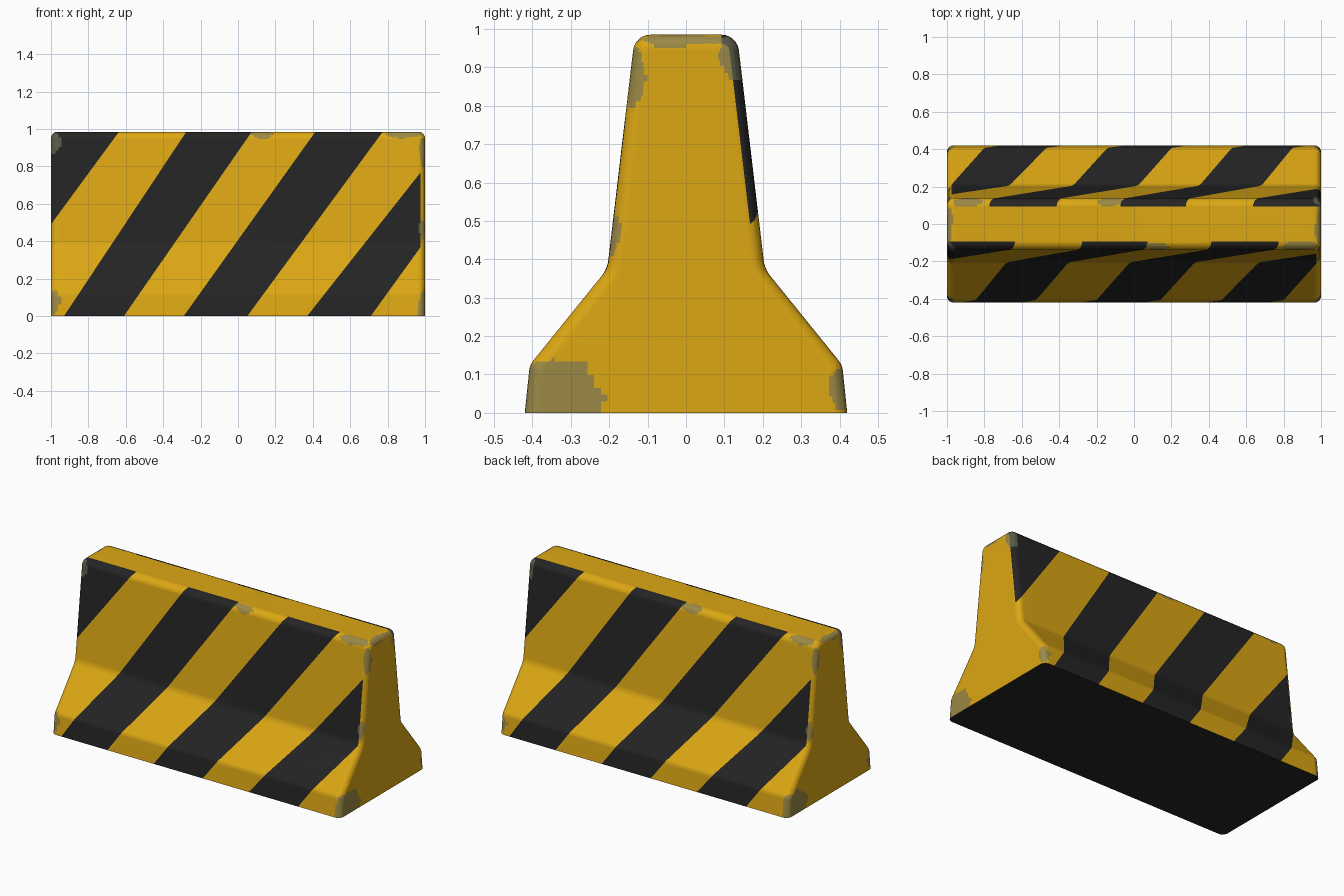
import bpy, bmesh, math
from mathutils import Vector, noise

if "Cube" in bpy.data.objects:
    bpy.data.objects.remove(bpy.data.objects["Cube"])

def material(name, rgb):
    m = bpy.data.materials.new(name)
    m.diffuse_color = (*rgb, 1)
    m.use_nodes = True
    m.node_tree.nodes["Principled BSDF"].inputs["Base Color"].default_value = m.diffuse_color
    return m

YELLOW, BLACK, TAN, GREY = range(4)
MATS = [material("safety yellow", (0.72, 0.39, 0.007)),
        material("stripe black", (0.018, 0.018, 0.018)),
        material("worn yellow", (0.33, 0.25, 0.06)),
        material("worn grey", (0.10, 0.10, 0.065))]

# Half cross-section (y, z, fillet radius), from foot to top
CORNERS = [(0.42, 0, 0), (0.407, 0.125, 0.05), (0.205, 0.375, 0.08),
           (0.133, 0.985, 0.045), (0, 0.985, 0)]
END_R = 0.035

def fillet(a, b, c, r, segs=5):
    u, v = (a - b).normalized(), (c - b).normalized()
    half = u.angle(v) / 2
    centre = b + (u + v).normalized() * r / math.sin(half)
    t = r / math.tan(half)
    p, q = b + u * t - centre, b + v * t - centre
    return [centre + (p.lerp(q, i / segs)).normalized() * r for i in range(segs + 1)]

pts = [Vector((y, z)) for y, z, r in CORNERS]
half = [pts[0]]
for i in (1, 2, 3):
    half += fillet(pts[i - 1], pts[i], pts[i + 1], CORNERS[i][2])
profile = half + [Vector((-p.x, p.y)) for p in reversed(half)]

# Outward direction at each profile point, used to round the ends
normals = []
for i in range(len(profile)):
    a, b = profile[max(i - 1, 0)], profile[min(i + 1, len(profile) - 1)]
    d = (b - a).normalized()
    n = Vector((d.y, -d.x))
    if i in (0, len(profile) - 1):
        n.y = 0
    normals.append(n)

# Loft the body along x with rounded ends
angles = [math.radians(a) for a in (0, 18, 36, 54, 72, 90)]
right = [(1 - END_R + END_R * math.sin(a), END_R * (1 - math.cos(a))) for a in angles]
stations = [(-x, d) for x, d in reversed(right)] + right
bm = bmesh.new()
rings = [[bm.verts.new((x, p.x - n.x * d, p.y - n.y * d)) for p, n in zip(profile, normals)]
         for x, d in stations]
for r0, r1 in zip(rings, rings[1:]):
    for i in range(len(profile)):
        j = (i + 1) % len(profile)
        bm.faces.new((r0[i], r0[j], r1[j], r1[i]))
bm.faces.new(rings[0])
bm.faces.new(rings[-1])
bmesh.ops.recalc_face_normals(bm, faces=bm.faces)

def cut(faces, co, no):
    geom = set(faces)
    for f in faces:
        geom.update(f.edges)
        geom.update(f.verts)
    bmesh.ops.bisect_plane(bm, geom=list(geom), dist=1e-5, plane_co=co, plane_no=no)

# Diagonal stripe borders on the front: (x, z) to (x, z)
LINES = [((-1, 0.49), (-0.64, 0.98)), ((-0.93, 0), (-0.28, 0.98)), ((-0.61, 0), (0.07, 0.98)),
         ((-0.29, 0), (0.41, 0.98)), ((0.05, 0), (0.77, 0.98)), ((0.37, 0), (0.97, 0.76)),
         ((0.71, 0), (0.97, 0.36))]

def striped_side(f, s):
    c = f.calc_center_median()
    return c.y * s < -0.095 and abs(f.normal.x) < 0.97 and f.normal.z > -0.9 and c.x * s < 0.972

def line_x(line, z):
    (x0, z0), (x1, z1) = line
    return x0 + (x1 - x0) * (z - z0) / (z1 - z0)

bm.normal_update()
for s in (1, -1):                      # the back is the front turned half round
    for (x0, z0), (x1, z1) in LINES:
        cut([f for f in bm.faces if striped_side(f, s)],
            (x0 * s, 0, z0), (z1 - z0, 0, -(x1 - x0) * s))
bm.normal_update()
for f in bm.faces:
    c = f.calc_center_median()
    if f.normal.z < -0.9:              # underside
        f.material_index = BLACK
    for s in (1, -1):
        if striped_side(f, s):
            passed = sum(c.x * s > line_x(l, c.z) for l in LINES)
            if passed % 2 == 0:
                f.material_index = BLACK

# Worn patches: centre and radii, repeated by the half turn
PATCHES = [((0.99, -0.36, 0.03), (0.04, 0.15, 0.12)), ((0.99, 0.40, 0.07), (0.04, 0.04, 0.07)),
           ((1.0, 0, 0.98), (0.03, 0.13, 0.03)), ((0.89, -0.12, 0.975), (0.10, 0.04, 0.03)),
           ((0.13, -0.12, 0.97), (0.07, 0.03, 0.03)), ((-0.985, -0.13, 0.93), (0.035, 0.05, 0.07)),
           ((0.985, -0.19, 0.46), (0.02, 0.04, 0.06)), ((0.99, -0.14, 0.88), (0.02, 0.04, 0.09))]

def touching(lo, hi):
    out = []
    for f in bm.faces:
        if f.normal.z < -0.9:
            continue
        if all(min(v.co[k] for v in f.verts) < hi[k] and max(v.co[k] for v in f.verts) > lo[k]
               for k in range(3)):
            out.append(f)
    return out

for s in (1, -1):
    for p, r in PATCHES:
        p, r = Vector((p[0] * s, p[1] * s, p[2])), Vector(r)
        lo, hi = p - r * 1.15, p + r * 1.15
        for k in range(3):
            steps = max(2, round((hi[k] - lo[k]) / 0.017))
            no = Vector((0, 0, 0))
            no[k] = 1
            for i in range(steps + 1):
                co = p.copy()
                co[k] = lo[k] + (hi[k] - lo[k]) * i / steps
                cut(touching(lo, hi), co, no)
        bm.normal_update()
        for f in touching(lo, hi):
            c = f.calc_center_median()
            dist = sum(((c[k] - p[k]) / r[k]) ** 2 for k in range(3))
            if dist < 0.85 + 0.6 * noise.noise(c * 14):
                if f.material_index == YELLOW:
                    f.material_index = TAN
                elif f.material_index == BLACK:
                    f.material_index = GREY

# Finish the barrier object
mesh = bpy.data.meshes.new("barrier_body")
bm.to_mesh(mesh)
bm.free()
for m in MATS:
    mesh.materials.append(m)
body = bpy.data.objects.new("barrier_body", mesh)
bpy.context.collection.objects.link(body)
bpy.context.view_layer.objects.active = body
body.select_set(True)
bpy.ops.object.shade_smooth_by_angle(angle=math.radians(40))
weighted = body.modifiers.new("even_shading", 'WEIGHTED_NORMAL')
weighted.keep_sharp = True
